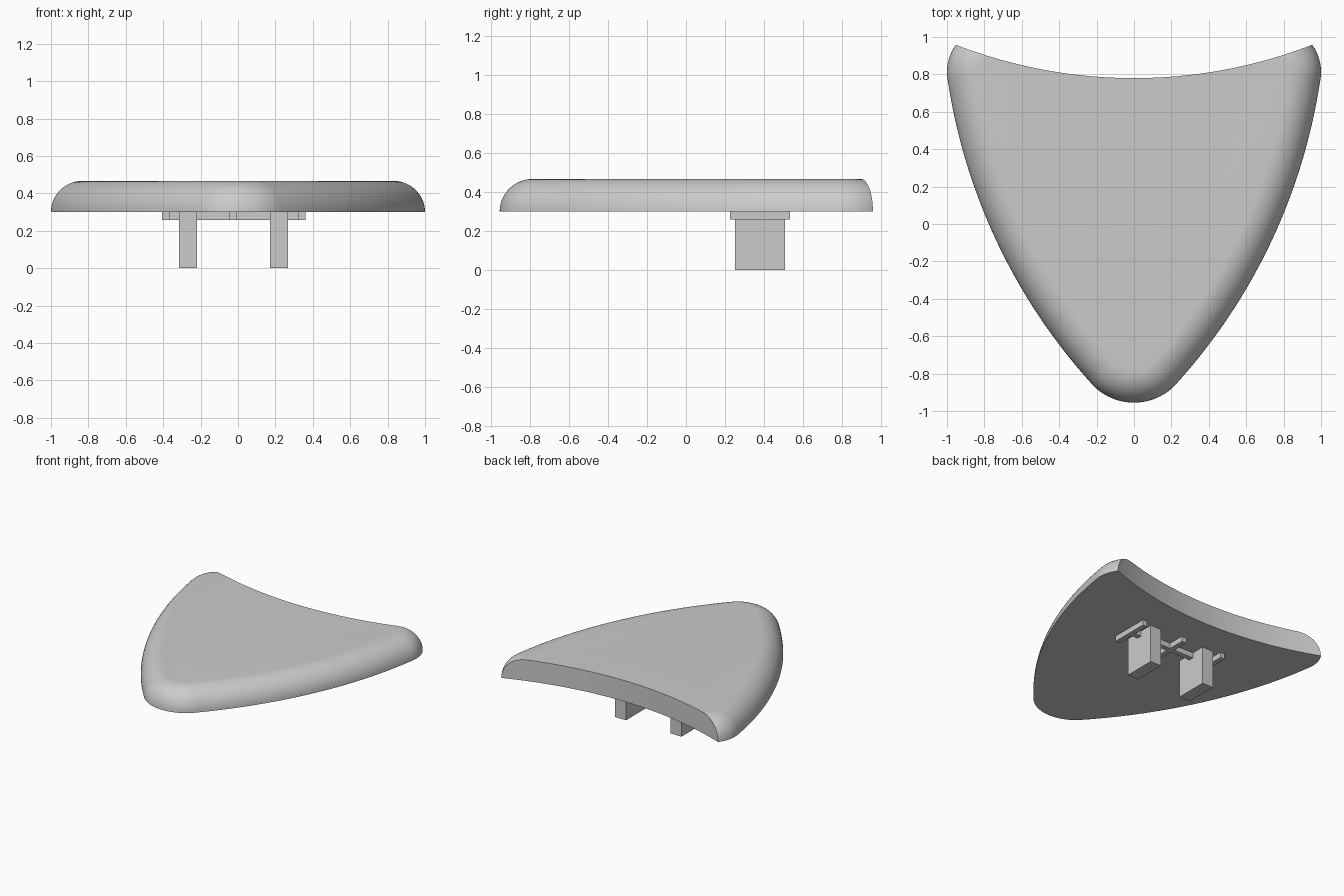
import bpy, bmesh
from math import sin, cos, radians, pi
from mathutils import Vector

old = bpy.data.objects.get("Cube")
if old:
    bpy.data.objects.remove(old)

grey = bpy.data.materials.new("plain grey")
grey.use_nodes = True
colour = (0.6, 0.6, 0.6, 1)
grey.diffuse_color = colour
grey.node_tree.nodes["Principled BSDF"].inputs["Base Color"].default_value = colour

BOTTOM, TOP, ROUND = 0.30, 0.467, 0.17
# Tangent arcs of the right half outline: centre, radius, start and end angle, steps
TIP = ((0, -0.648), 0.307, -90, -42.2, 14)
SIDE = ((-2.07, 1.228), 3.1, -42.2, -8.4, 28)
CORNER = ((0.75, 0.812), 0.25, -8.4, 60, 18)


def outline(inset):
    """Closed shield outline moved inward, with a peak at the back to be cut off."""
    half = []
    for (cx, cy), r, a0, a1, n in (TIP, SIDE, CORNER):
        for i in range(n):
            a = radians(a0 + (a1 - a0) * i / n)
            half.append((cx + (r - inset) * cos(a), cy + (r - inset) * sin(a)))
    (cx, cy), r, _, a, _ = CORNER
    a = radians(a)
    half.append((cx + (r - inset) * cos(a), cy + (r - inset) * sin(a)))
    peak = (0, cy + (cx * cos(a) + r - inset) / sin(a))
    half[0] = (0, half[0][1])
    return half + [peak] + [(-x, y) for x, y in reversed(half[1:])]


def make_object(name, bm):
    bmesh.ops.recalc_face_normals(bm, faces=bm.faces)
    mesh = bpy.data.meshes.new(name)
    bm.to_mesh(mesh)
    bm.free()
    mesh.materials.append(grey)
    obj = bpy.data.objects.new(name, mesh)
    bpy.context.collection.objects.link(obj)
    return obj


def box(name, x0, x1, y0, y1, z0, z1):
    bm = bmesh.new()
    bmesh.ops.create_cube(bm, size=1)
    bmesh.ops.scale(bm, vec=(x1 - x0, y1 - y0, z1 - z0), verts=bm.verts)
    mid = Vector((x0 + x1, y0 + y1, z0 + z1)) / 2
    bmesh.ops.translate(bm, vec=mid, verts=bm.verts)
    return make_object(name, bm)


# Shield plate: outlines stacked along a quarter-round edge
bm = bmesh.new()
STEPS = 14
rings = []
for k in range(STEPS + 1):
    t = pi / 2 * k / STEPS
    z = BOTTOM + (TOP - BOTTOM) * sin(t)
    rings.append([bm.verts.new((x, y, z)) for x, y in outline(ROUND * (1 - cos(t)))])
for low, high in zip(rings, rings[1:]):
    for i in range(len(low)):
        j = (i + 1) % len(low)
        bm.faces.new((low[i], low[j], high[j], high[i]))
bm.faces.new(rings[0][::-1])
bm.faces.new(rings[-1])
plate = make_object("shield_plate", bm)

# Concave back edge cut with a large cylinder
bpy.ops.mesh.primitive_cylinder_add(vertices=512, radius=2.638, depth=2, location=(0, 3.418, 0.4))
cutter = bpy.context.object
cutter.name = "back_cutter"
cutter.hide_render = True
cutter.data.materials.append(grey)
cut = plate.modifiers.new("back_cut", "BOOLEAN")
cut.operation = "DIFFERENCE"
cut.solver = "EXACT"
cut.object = cutter
bpy.ops.object.select_all(action="DESELECT")
plate.select_set(True)
bpy.context.view_layer.objects.active = plate
bpy.ops.object.modifier_apply(modifier=cut.name)
bpy.data.objects.remove(cutter)
bpy.ops.object.shade_smooth_by_angle(angle=radians(35))

# Two mounting legs
for side, x in (("right", -0.267), ("left", 0.22)):
    box(side + "_leg", x - 0.048, x + 0.048, 0.25, 0.507, 0, BOTTOM + 0.01)

# Mounting ribs: three along the depth, one across
for name, x in (("right", -0.386), ("middle", -0.025), ("left", 0.342)):
    box(name + "_rib", x - 0.02, x + 0.02, 0.226, 0.532, 0.258, BOTTOM + 0.01)
box("cross_rib", -0.386, 0.342, 0.359, 0.399, 0.258, BOTTOM + 0.01)
